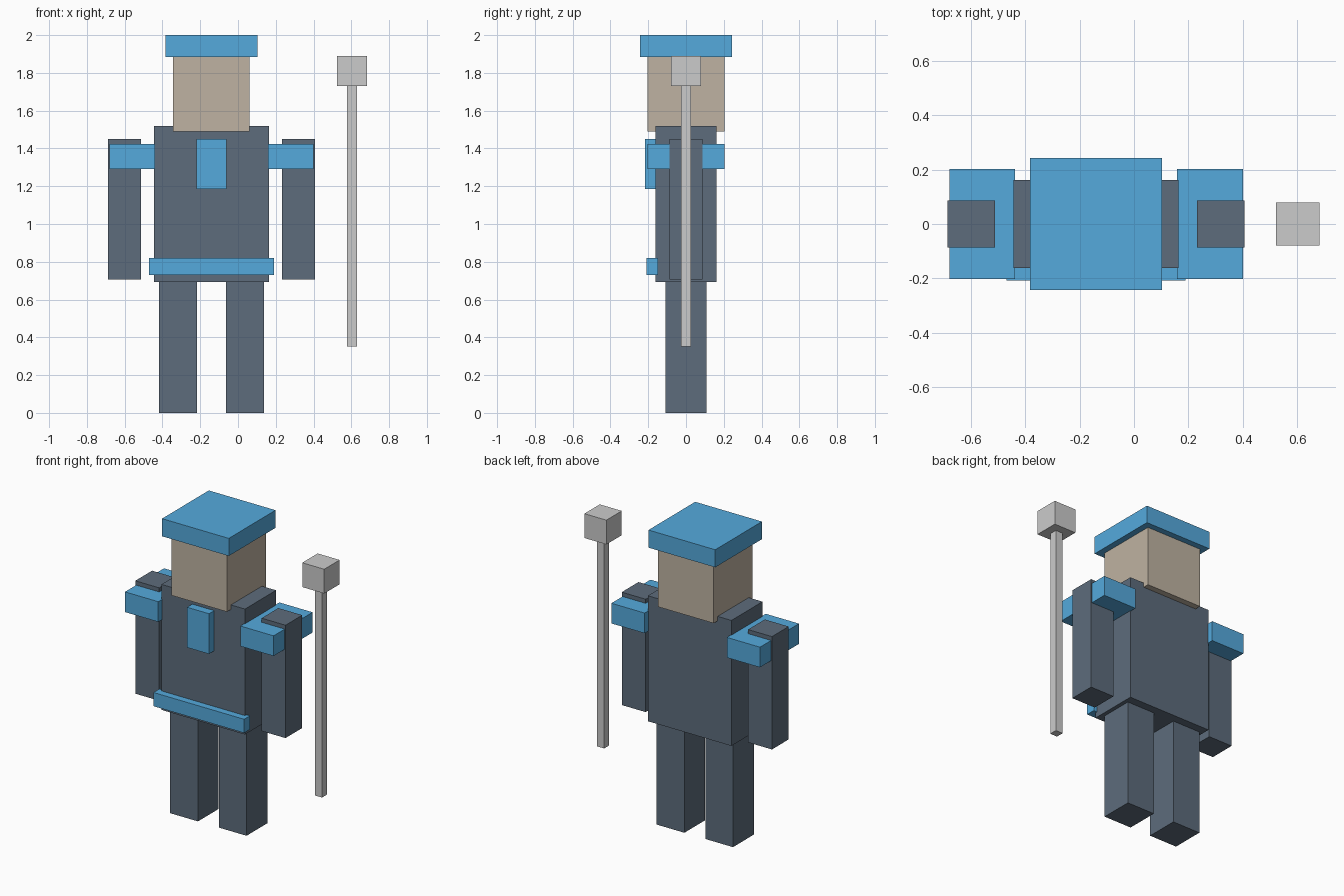
import bpy

if "Cube" in bpy.data.objects:
    bpy.data.objects.remove(bpy.data.objects["Cube"])

CX = -0.14  # the figure's own centre line, the staff stands beside it


def material(name, rgb):
    m = bpy.data.materials.new(name)
    m.diffuse_color = (*rgb, 1.0)
    m.use_nodes = True
    m.node_tree.nodes["Principled BSDF"].inputs["Base Color"].default_value = m.diffuse_color
    return m


BLUE = material("blue", (0.09, 0.40, 0.72))
SLATE = material("slate", (0.11, 0.15, 0.20))
SKIN = material("skin", (0.52, 0.45, 0.36))


def box(name, x, y, z, mat=None):
    """Box from (min, max) ranges along each axis."""
    bpy.ops.mesh.primitive_cube_add(
        size=1, location=[(a + b) / 2 for a, b in (x, y, z)])
    ob = bpy.context.object
    ob.name = name
    ob.scale = [b - a for a, b in (x, y, z)]
    bpy.ops.object.transform_apply(location=False, rotation=False, scale=True)
    if mat:
        ob.data.materials.append(mat)
    return ob


def centred(half, c=0.0):
    return (c - half, c + half)


# Torso, head and cap
box("torso", centred(0.304, CX), centred(0.162), (0.694, 1.52), SLATE)
box("head", centred(0.2025, CX - 0.001), centred(0.2025), (1.49, 1.892), SKIN)
box("cap", centred(0.243, CX), centred(0.243), (1.884, 2.0), BLUE)

# Chest badge and belt on the front
box("chest_plate", centred(0.08, CX), (-0.216, -0.15), (1.185, 1.45), BLUE)
box("belt", centred(0.33, CX), (-0.208, -0.147), (0.729, 0.819), BLUE)

# Limbs and shoulder pads, one of each per side
for side, s in (("left", 1), ("right", -1)):
    box(side + "_leg", centred(0.101, CX + s * 0.177), centred(0.108), (0.0, 0.70), SLATE)
    box(side + "_arm", centred(0.087, CX + s * 0.46), centred(0.087), (0.707, 1.45), SLATE)
    box(side + "_shoulder_pad", centred(0.121, CX + s * 0.42), centred(0.203), (1.29, 1.423), BLUE)

# Staff with its block head
box("staff_shaft", centred(0.026, 0.604), centred(0.026), (0.352, 1.74))
box("staff_head", centred(0.08, 0.604), centred(0.08), (1.73, 1.89))
